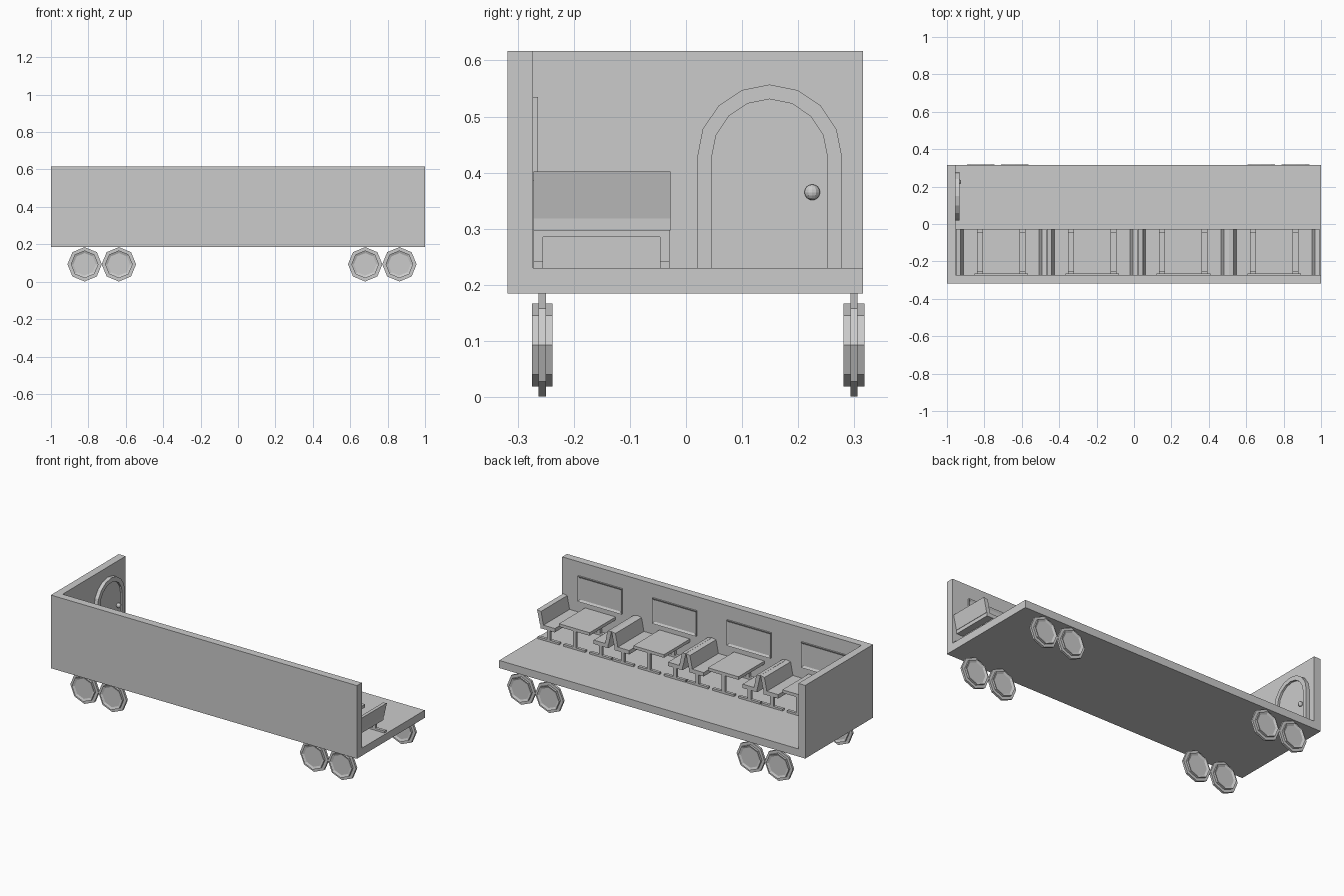
import bpy, bmesh, math
from mathutils import Matrix, Vector

if "Cube" in bpy.data.objects:
    bpy.data.objects.remove(bpy.data.objects["Cube"])


def finish(bm, name):
    bmesh.ops.recalc_face_normals(bm, faces=bm.faces)
    me = bpy.data.meshes.new(name)
    bm.to_mesh(me)
    bm.free()
    ob = bpy.data.objects.new(name, me)
    bpy.context.collection.objects.link(ob)
    return ob


def add_box(bm, x0, x1, y0, y1, z0, z1):
    m = Matrix.Translation(((x0 + x1) / 2, (y0 + y1) / 2, (z0 + z1) / 2))
    m = m @ Matrix.Diagonal((x1 - x0, y1 - y0, z1 - z0, 1))
    bmesh.ops.create_cube(bm, size=1, matrix=m)


def box(name, *b):
    bm = bmesh.new()
    add_box(bm, *b)
    return finish(bm, name)


def prism(name, pts, offset):
    """Extrude a flat outline by an offset vector."""
    bm = bmesh.new()
    f = bm.faces.new([bm.verts.new(p) for p in pts])
    r = bmesh.ops.extrude_face_region(bm, geom=[f], use_keep_orig=True)
    vs = [g for g in r["geom"] if isinstance(g, bmesh.types.BMVert)]
    bmesh.ops.translate(bm, verts=vs, vec=Vector(offset))
    return finish(bm, name)


# Body: one L-shaped profile for floor and side wall, plus an end wall
Y0, Y1, WALL, FLOOR, TOP = -0.318, 0.315, -0.273, 0.23, 0.617
profile = [(Y0, 0.185), (Y1, 0.185), (Y1, FLOOR), (WALL, FLOOR), (WALL, TOP), (Y0, TOP)]
prism("floor_and_side_wall", [(-1, y, z) for y, z in profile], (2, 0, 0))
box("end_wall", -1, -0.955, WALL, Y1, FLOOR, TOP)


# Arched door with raised frame and round knob
def arch(r):
    c, base = 0.149, 0.428
    pts = [(c + r, FLOOR)]
    pts += [(c + r * math.cos(math.pi * i / 8), base + r * math.sin(math.pi * i / 8)) for i in range(9)]
    return pts + [(c - r, FLOOR)]


outer, inner = arch(0.129), arch(0.103)
prism("door_frame", [(-0.955, y, z) for y, z in outer + inner[::-1]], (0.022, 0, 0))
prism("door_panel", [(-0.955, y, z) for y, z in inner], (0.01, 0, 0))
bm = bmesh.new()
bmesh.ops.create_uvsphere(bm, u_segments=12, v_segments=8, radius=0.014,
                          matrix=Matrix.Translation((-0.938, 0.225, 0.365)))
finish(bm, "door_knob")


# Support: feet, posts and crossbar under a seat or table
def support(name, x, top):
    bm = bmesh.new()
    for y0, y1 in ((-0.272, -0.255), (-0.046, -0.029)):
        add_box(bm, x - 0.07, x + 0.07, y0, y1, FLOOR, FLOOR + 0.012)
        add_box(bm, x - 0.01, x + 0.01, y0, y1, FLOOR + 0.012, top)
    add_box(bm, x - 0.01, x + 0.01, -0.255, -0.046, top - 0.012, top)
    finish(bm, name)


# Four booths: window, table and two facing seats
SEAT_Y0, SEAT_Y1 = -0.272, -0.028
for cx in (-0.71, -0.223, 0.264, 0.75):
    # window with recessed pane
    bm = bmesh.new()
    add_box(bm, cx - 0.144, cx + 0.144, WALL - 0.001, -0.264, 0.385, 0.535)
    face = max(bm.faces, key=lambda f: f.calc_center_median().y)
    bmesh.ops.inset_region(bm, faces=[face], thickness=0.017)
    bmesh.ops.translate(bm, verts=face.verts, vec=(0, -0.007, 0))
    finish(bm, "window")

    box("table_top", cx - 0.1, cx + 0.1, SEAT_Y0, SEAT_Y1, 0.338, 0.356)
    support("table_support", cx, 0.338)
    for s in (-1, 1):
        xs = sorted((cx + s * 0.127, cx + s * 0.222))
        box("seat_cushion", *xs, SEAT_Y0, SEAT_Y1, 0.297, 0.32)
        back = [(0.201, 0.318), (0.217, 0.397), (0.243, 0.402), (0.224, 0.318)]
        prism("seat_back", [(cx + s * u, SEAT_Y0, z) for u, z in back],
              (0, SEAT_Y1 - SEAT_Y0, 0))
        support("seat_support", cx + s * 0.17, 0.297)


# Wheels: octagonal flange with a thicker, slightly recessed disc
def wheel(x, y):
    bm = bmesh.new()
    m = Matrix.Translation((x, y, 0.093)) @ Matrix.Rotation(math.pi / 2, 4, "X")
    for r, d in ((0.092, 0.013), (0.074, 0.037)):
        bmesh.ops.create_cone(bm, cap_ends=True, segments=8, radius1=r, radius2=r, depth=d, matrix=m)
    for f in [f for f in bm.faces if abs(abs(f.calc_center_median().y - y) - 0.0185) < 1e-4 and len(f.verts) == 8]:
        side = 1 if f.calc_center_median().y > y else -1
        bmesh.ops.inset_region(bm, faces=[f], thickness=0.014)
        bmesh.ops.translate(bm, verts=f.verts, vec=(0, -side * 0.006, 0))
    finish(bm, "wheel")


for x in (-0.82, -0.637, 0.68, 0.863):
    for y in (-0.256, 0.2995):
        wheel(x, y)
